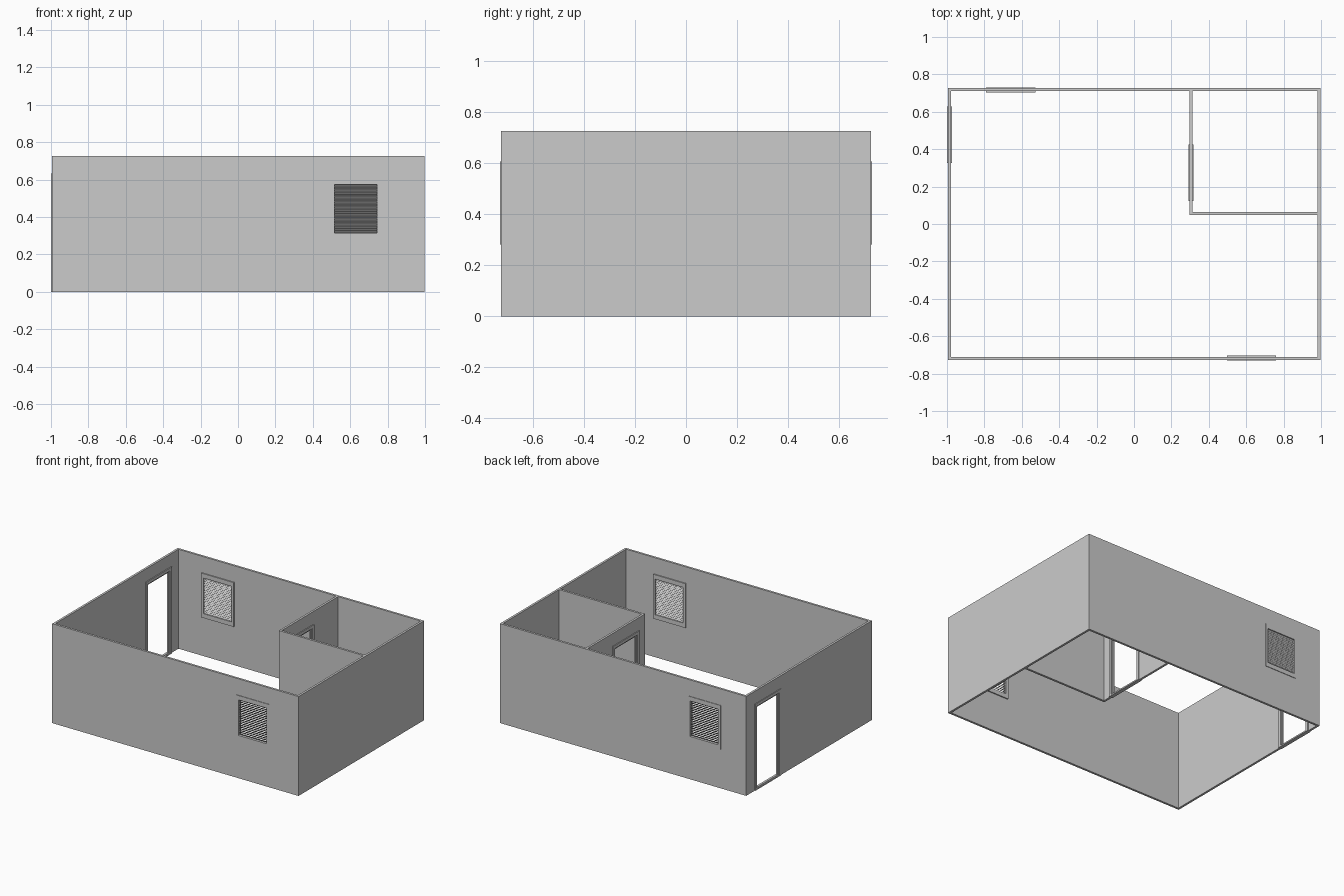
import bpy, bmesh
from math import radians
from mathutils import Matrix, Vector

if "Cube" in bpy.data.objects:
    bpy.data.objects.remove(bpy.data.objects["Cube"])

T = 0.016          # wall thickness
H = 0.727          # wall height


def finish(name, bm):
    bmesh.ops.recalc_face_normals(bm, faces=bm.faces)
    me = bpy.data.meshes.new(name)
    bm.to_mesh(me)
    bm.free()
    ob = bpy.data.objects.new(name, me)
    bpy.context.collection.objects.link(ob)
    return ob


def point(axis, u, z, d):
    return (u, d, z) if axis == 'x' else (d, u, z)


def panel(name, axis, outer, d, inner=None):
    """Upright slab along an axis; rects are (u0, u1, z0, z1), with optional hole."""
    bm = bmesh.new()

    def loop(r, depth):
        return [bm.verts.new(point(axis, u, z, depth)) for u, z in
                ((r[0], r[2]), (r[1], r[2]), (r[1], r[3]), (r[0], r[3]))]
    a, b = loop(outer, d[0]), loop(outer, d[1])
    strips = [(a, b)]
    if inner:
        c, e = loop(inner, d[0]), loop(inner, d[1])
        strips += [(b, e), (e, c), (c, a)]
    else:
        bm.faces.new(a)
        bm.faces.new(b)
    for p, q in strips:
        for i in range(4):
            j = (i + 1) % 4
            bm.faces.new((p[i], p[j], q[j], q[i]))
    return finish(name, bm)


def inset(r, side, top, bottom):
    return (r[0] + side, r[1] - side, r[2] + bottom, r[3] - top)


# Opening outlines (outside of each casing)
front_win = (0.497, 0.760, 0.283, 0.607)
back_win = (-0.79, -0.527, 0.283, 0.607)
left_door = (0.327, 0.627, 0.0, 0.633)
room_door = (0.122, 0.426, 0.0, 0.633)
Y, XL, XR = 0.726, -0.995, 0.998

# Outer walls
panel("front_wall", 'x', (XL, XR, 0, H), (-Y, -Y + T), inset(front_win, 0.012, 0.02, 0.02))
panel("back_wall", 'x', (XL, XR, 0, H), (Y - T, Y), inset(back_win, 0.012, 0.02, 0.02))
panel("left_wall", 'y', (-Y + T, Y - T, 0, H), (XL, XL + T), inset(left_door, 0.012, 0.012, 0.008))
panel("right_wall", 'y', (-Y + T, Y - T, 0, H), (XR - T, XR))

# Corner room partitions
PX = 0.305
panel("room_side_wall", 'y', (0.048, Y - T, 0, H), (PX - T / 2, PX + T / 2),
      inset(room_door, 0.012, 0.012, 0.008))
panel("room_front_wall", 'x', (PX + T / 2, XR - T, 0, H), (0.048, 0.048 + T))


# Door casings with a recessed stop and a low threshold
def door(name, r, mid):
    inner = inset(r, 0.022, 0.022, 0.010)
    panel(name + "_casing", 'y', r, (mid - 0.014, mid + 0.014), inner)
    panel(name + "_stop", 'y', inner, (mid - 0.006, mid + 0.006), inset(inner, 0.01, 0.01, 0.003))


door("entry_door", left_door, -0.986)
door("room_door", room_door, PX)


# Window casings with tilted louvre slats, outer edges raised
def window(name, r, mid, out):
    inner = inset(r, 0.018, 0.032, 0.032)
    panel(name + "_casing", 'x', r, (mid - 0.014, mid + 0.014), inner)
    n = 20
    pitch = (inner[3] - inner[2]) / n
    bm = bmesh.new()
    bmesh.ops.create_cube(bm, size=1)
    bm.transform(Matrix.Rotation(radians(45 * out), 4, 'X')
                 @ Matrix.Diagonal((inner[1] - inner[0], 0.018, 0.003, 1)))
    slats = finish(name + "_slats", bm)
    slats.location = Vector(((inner[0] + inner[1]) / 2, mid, inner[2] + pitch / 2))
    arr = slats.modifiers.new("repeat", 'ARRAY')
    arr.count = n
    arr.use_relative_offset = False
    arr.use_constant_offset = True
    arr.constant_offset_displace = (0, 0, pitch)


window("front_window", front_win, -0.716, -1)
window("back_window", back_win, 0.716, 1)
